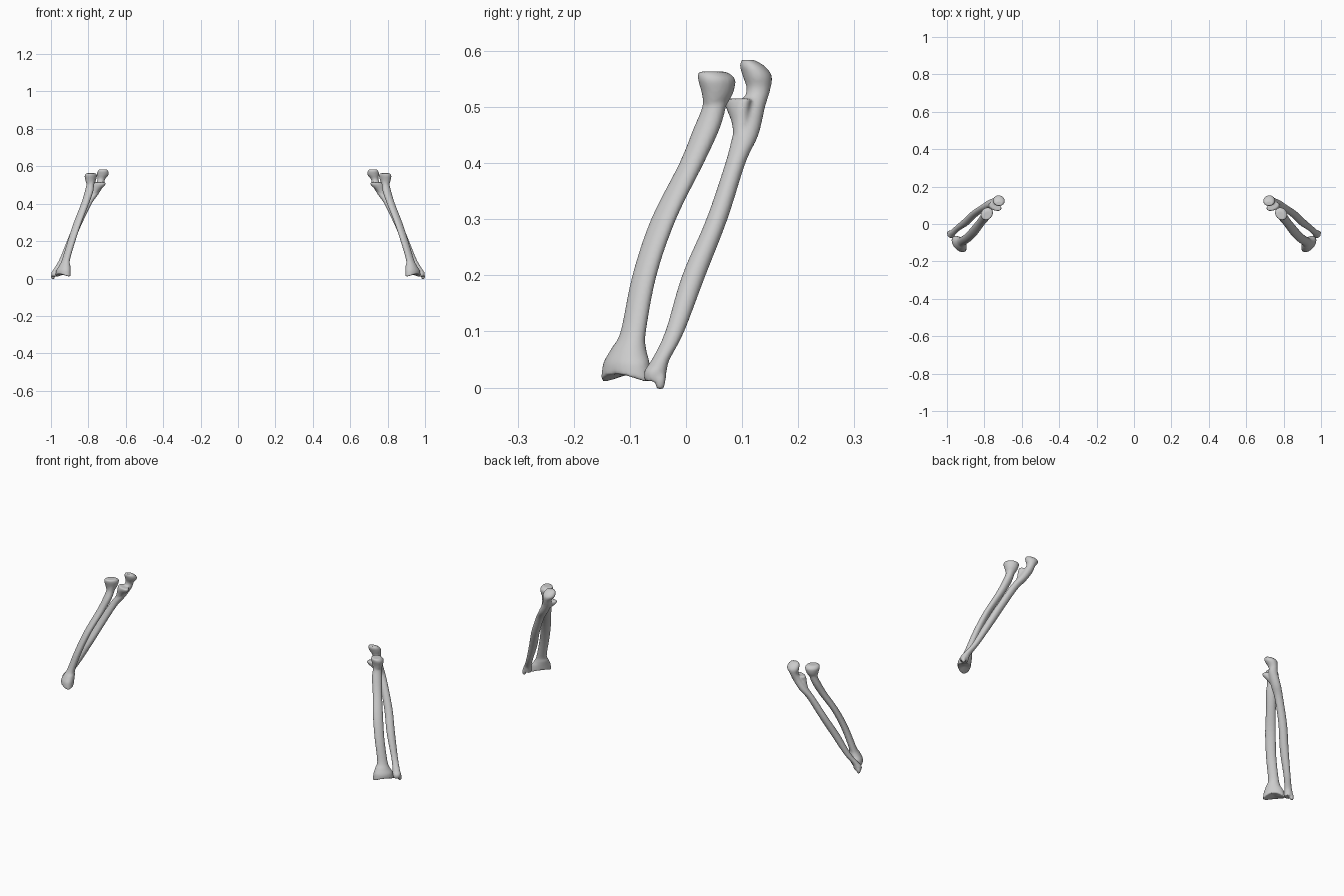
import bpy, bmesh
from math import sin, cos, pi, radians
from mathutils import Vector

cube = bpy.data.objects.get("Cube")
if cube:
    bpy.data.objects.remove(cube)

SIDES = 24
STEPS = 5


def spline(rows):
    """Smoothly interpolate the section rows (Catmull-Rom)."""
    rows = [Vector(r) for r in rows]
    padded = [rows[0]] + rows + [rows[-1]]
    result = []
    for a, b, c, d in zip(padded, padded[1:], padded[2:], padded[3:]):
        for step in range(STEPS):
            t = step / STEPS
            result.append(b + (c - a) * (t / 2)
                          + (a * 2 - b * 5 + c * 4 - d) * (t * t / 2)
                          + (b * 3 - a - c * 3 + d) * (t ** 3 / 2))
    return result + [rows[-1]]


def loft(bm, rows, side, turns=(0, 0), saddle=0):
    """Skin oval sections given as height, x, y, long radius, short radius.

    The ovals turn from the first to the second angle along the loft.
    """
    rings = []
    sections = spline(rows)
    for index, (z, x, y, long, short) in enumerate(sections):
        blend = index / (len(sections) - 1)
        turn = radians(turns[0] + (turns[1] - turns[0]) * blend)
        droop = saddle * max(0, 1 - index / STEPS)
        ring = []
        for k in range(SIDES):
            t = 2 * pi * k / SIDES
            u, v = long * cos(t), short * sin(t)
            px = x + u * cos(turn) - v * sin(turn)
            py = y + u * sin(turn) + v * cos(turn)
            ring.append(bm.verts.new((side * px, py, z - droop * cos(t) ** 2)))
        rings.append(ring)
    for low, high in zip(rings, rings[1:]):
        for k in range(SIDES):
            n = (k + 1) % SIDES
            bm.faces.new((low[k], low[n], high[n], high[k]))
    for ring, section in ((rings[0], sections[0]), (rings[-1], sections[-1])):
        z, x, y = section[:3]
        centre = bm.verts.new((side * x, y, z))
        for k in range(SIDES):
            bm.faces.new((ring[k], ring[(k + 1) % SIDES], centre))


def bone(name, parts, side):
    """Blend several lofted parts into one continuous bone."""
    bm = bmesh.new()
    for part in parts:
        loft(bm, side=side, **part)
    bmesh.ops.recalc_face_normals(bm, faces=bm.faces)
    mesh = bpy.data.meshes.new(name)
    bm.to_mesh(mesh)
    bm.free()
    obj = bpy.data.objects.new(name, mesh)
    bpy.context.collection.objects.link(obj)
    remesh = obj.modifiers.new("Blend", "REMESH")
    remesh.mode = "VOXEL"
    remesh.voxel_size = 0.004
    remesh.use_smooth_shade = True
    smooth = obj.modifiers.new("Soften", "SMOOTH")
    smooth.factor = 0.5
    smooth.iterations = 3


# Thick front bone: flared wrist end and slim neck
radius_shaft = [
    (.024, .935, -.107, .052, .031),
    (.045, .933, -.106, .047, .031),
    (.07, .926, -.102, .034, .026),
    (.10, .920, -.094, .025, .019),
    (.20, .890, -.074, .024, .018),
    (.30, .857, -.040, .025, .018),
    (.40, .818, .010, .023, .020),
    (.46, .798, .036, .025, .021),
    (.50, .790, .050, .022, .020),
    (.53, .787, .053, .024, .022),
]

# Round flared head of the front bone, its rim lower at the back
radius_head = [
    (.505, .789, .052, .022, .020),
    (.525, .788, .056, .030, .026),
    (.547, .787, .055, .036, .030),
    (.557, .786, .051, .033, .027),
    (.563, .786, .046, .026, .022),
]

# Slender rear bone, rising to the hooked elbow end
ulna_shaft = [
    (.012, .978, -.056, .019, .018),
    (.03, .977, -.054, .021, .020),
    (.05, .968, -.045, .018, .016),
    (.10, .940, -.020, .016, .017),
    (.20, .895, .014, .020, .021),
    (.30, .852, .055, .021, .019),
    (.40, .803, .088, .021, .018),
    (.45, .770, .106, .023, .023),
    (.50, .741, .119, .023, .022),
    (.53, .731, .129, .020, .021),
    (.555, .723, .127, .031, .026),
    (.573, .722, .118, .029, .022),
    (.584, .722, .110, .020, .011),
]

# Pointed shelf below the elbow hook
coronoid_process = [
    (.43, .785, .098, .012, .012),
    (.47, .763, .098, .022, .016),
    (.50, .745, .093, .036, .020),
    (.515, .743, .094, .036, .019),
]

# Small spur at the wrist
styloid_process = [
    (-.003, .990, -.046, .007, .006),
    (.015, .988, -.046, .012, .010),
    (.045, .974, -.046, .012, .010),
]

for label, side in (("left", 1), ("right", -1)):
    bone(label + "_radius", [dict(rows=radius_shaft, turns=(50, 50), saddle=.014),
                             dict(rows=radius_head, turns=(-45, -45))], side)
    bone(label + "_ulna", [dict(rows=ulna_shaft),
                           dict(rows=coronoid_process, turns=(0, 28)),
                           dict(rows=styloid_process)], side)
